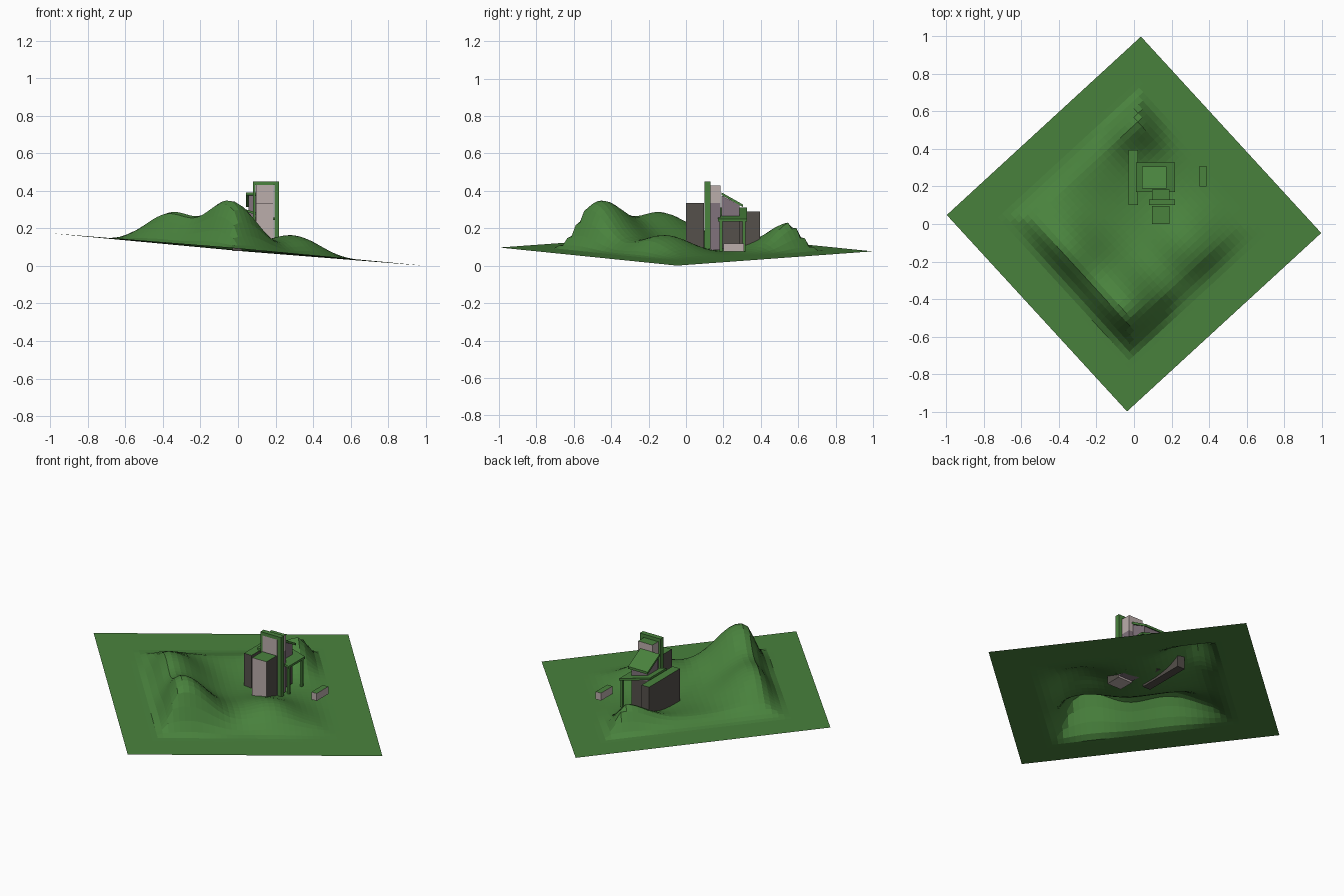
import bpy, bmesh, math
from mathutils import Vector

if "Cube" in bpy.data.objects:
    bpy.data.objects.remove(bpy.data.objects["Cube"])


def material(name, rgb):
    m = bpy.data.materials.new(name)
    m.diffuse_color = (*rgb, 1)
    m.use_nodes = True
    m.node_tree.nodes["Principled BSDF"].inputs["Base Color"].default_value = m.diffuse_color
    return m


GREEN = material("grass green", (0.067, 0.225, 0.047))
PINK = material("pale pink stone", (0.50, 0.42, 0.41))
DARK = material("dark grey stone", (0.09, 0.08, 0.07))
MAUVE = material("mauve grey", (0.22, 0.17, 0.20))


def finish(name, bm, mats):
    me = bpy.data.meshes.new(name)
    bm.to_mesh(me)
    bm.free()
    for m in mats:
        me.materials.append(m)
    ob = bpy.data.objects.new(name, me)
    bpy.context.collection.objects.link(ob)
    return ob


def block(name, x, y, z, wall, top=None, side=None, dz_x=0, dz_y=0, flat_base=False):
    """Box from ranges; optional top and side (x facing) colours and a slope."""
    bm = bmesh.new()
    bmesh.ops.create_cube(bm, size=1)
    for v in bm.verts:
        fx, fy, fz = (c + 0.5 for c in v.co)
        slope = fz if flat_base else 1
        v.co = (x[0] + fx * (x[1] - x[0]), y[0] + fy * (y[1] - y[0]),
                z[0] + fz * (z[1] - z[0]) + slope * (fx * dz_x + fy * dz_y))
    bm.normal_update()
    for f in bm.faces:
        if f.normal.z > 0.5:
            f.material_index = 1
        elif abs(f.normal.x) > 0.7:
            f.material_index = 2
    return finish(name, bm, [wall, top or wall, side or wall])


# Terrain: tilted square sheet with hills round a hollow, mitred at the corners
HILLS = [(0.44, -0.48, 0.245, 0.21, 0.20), (-0.17, -0.50, 0.165, 0.25, 0.19),
         (0.40, 0.20, 0.100, 0.20, 0.19), (-0.59, 0.57, 0.155, 0.17, 0.19),
         (-0.55, 0.0, 0.03, 0.20, 0.30)]


def hill_height(u, v):
    s = max(0, min(1, (0.74 - max(abs(u), abs(v))) / 0.22))
    fade = s * s * (3 - 2 * s)
    return fade * sum(a * math.exp(-((u - cu) / su) ** 2 / 2 - ((v - cv) / sv) ** 2 / 2)
                      for cu, cv, a, su, sv in HILLS)


bm = bmesh.new()
bmesh.ops.create_grid(bm, x_segments=44, y_segments=44, size=1)
for vert in bm.verts:
    u, v = vert.co.x, vert.co.y
    x = 0.48 * u + 0.517 * v
    y = -0.523 * u + 0.475 * v
    vert.co = Vector((x, y, 0.087 - 0.087 * x - 0.007 * y + hill_height(u, v)))
finish("terrain", bm, [GREEN])

# Towers and walls
block("front_tower", (0.095, 0.19), (0.0, 0.095), (0.078, 0.335), PINK, GREEN, DARK)
block("tall_tower_base", (0.095, 0.19), (0.10, 0.185), (0.085, 0.335), MAUVE)
block("tall_tower_top", (0.095, 0.19), (0.10, 0.185), (0.335, 0.43), PINK, GREEN)
block("side_wall", (-0.03, 0.02), (0.10, 0.395), (0.078, 0.29), DARK, GREEN)
block("low_block", (0.35, 0.385), (0.20, 0.31), (0.075, 0.12), PINK, GREEN)

# Arch frame round the tall tower
block("arch_post_left", (0.08, 0.093), (0.10, 0.13), (0.09, 0.45), GREEN)
block("arch_post_right", (0.195, 0.217), (0.10, 0.13), (0.09, 0.45), GREEN)
block("arch_lintel", (0.08, 0.217), (0.10, 0.13), (0.43, 0.45), GREEN)

# House with a sloped roof
block("house_base", (0.055, 0.165), (0.19, 0.285), (0.09, 0.26), DARK)
block("house", (0.055, 0.165), (0.19, 0.285), (0.26, 0.375), MAUVE,
      dz_y=-0.05, flat_base=True)
block("house_roof", (0.042, 0.172), (0.19, 0.305), (0.378, 0.392), GREEN, dz_y=-0.065)

# Slanted canopy on thin posts
block("canopy", (0.01, 0.218), (0.17, 0.327), (0.297, 0.31), GREEN, dz_x=-0.06)
for i, py in enumerate((0.18, 0.303)):
    block(f"canopy_post_{i + 1}", (0.2, 0.214), (py, py + 0.014), (0.075, 0.243), GREEN)
